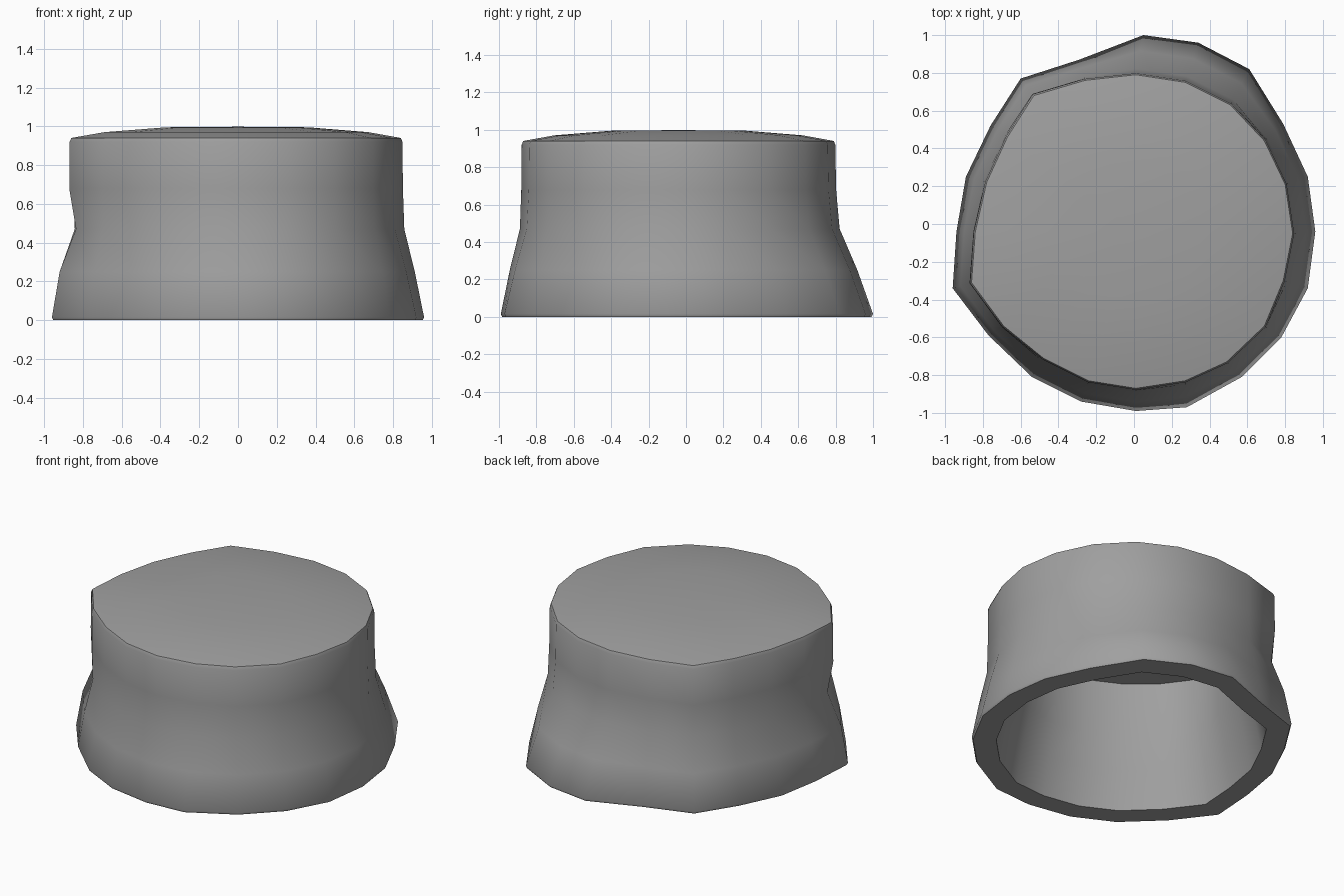
import bpy
import bmesh
import math
from mathutils import Vector

default_cube = bpy.data.objects.get("Cube")
if default_cube:
    bpy.data.objects.remove(default_cube, do_unlink=True)

# Hand-worn outlines in hundredths, clockwise from the back
FOOT = [(5, 100), (34, 96), (61, 82), (79, 53), (92, 25), (96, -4), (92, -34),
        (78, -60), (57, -81), (28, -97), (1, -99), (-28, -94), (-54, -81),
        (-77, -59), (-96, -34), (-94, -4), (-89, 25), (-76, 52), (-60, 77), (-29, 87)]
CROWN = [(1, 79), (27, 75), (51, 63), (69, 44), (80, 21), (84, -5), (79, -30),
         (69, -54), (49, -73), (27, -83), (1, -87), (-24, -83), (-48, -71),
         (-69, -54), (-86, -31), (-84, -4), (-78, 22), (-67, 46), (-53, 68), (-26, 76)]
CENTRE = Vector((0, -0.04))
COUNT = len(FOOT)


def outline(blend, scale, dents):
    """Outline between foot and crown, scaled about the centre, with local dents."""
    points = []
    for i, (low, high) in enumerate(zip(FOOT, CROWN)):
        point = Vector(low).lerp(Vector(high), blend) / 100
        points.append(CENTRE + (point - CENTRE) * scale * dents.get(i, 1))
    return points


def add_ring(bm, z, blend, scale, dents={}):
    return [bm.verts.new((p.x, p.y, z)) for p in outline(blend, scale, dents)]


def bridge(bm, first, second):
    for i in range(COUNT):
        j = (i + 1) % COUNT
        bm.faces.new((first[i], first[j], second[j], second[i]))


def close_with_fan(bm, ring, z):
    tip = bm.verts.new((CENTRE.x, CENTRE.y, z))
    for i in range(COUNT):
        bm.faces.new((ring[i], ring[(i + 1) % COUNT], tip))


grey = bpy.data.materials.new("plain grey")
grey.use_nodes = True
colour = (0.35, 0.35, 0.35, 1)
grey.diffuse_color = colour
grey.node_tree.nodes["Principled BSDF"].inputs["Base Color"].default_value = colour

bm = bmesh.new()

# Outer wall and shallow domed top
waist_dent = {13: 0.99, 14: 0.955, 15: 0.985, 18: 0.97}
outer = [
    add_ring(bm, 0, 0, 0.992),
    add_ring(bm, 0.015, 0, 1),
    add_ring(bm, 0.25, 0.4, 1),
    add_ring(bm, 0.47, 0.85, 1, waist_dent),
    add_ring(bm, 0.68, 0.98, 1.01),
    add_ring(bm, 0.92, 1, 1.01),
    add_ring(bm, 0.94, 1, 1),
    add_ring(bm, 0.97, 1, 0.8),
    add_ring(bm, 0.995, 1, 0.43),
]
for lower, upper in zip(outer, outer[1:]):
    bridge(bm, lower, upper)
close_with_fan(bm, outer[-1], 0.998)

# Flat rim and hollow inside
inner = [
    add_ring(bm, 0, 0, 0.845),
    add_ring(bm, 0.25, 0.4, 0.835),
    add_ring(bm, 0.47, 0.85, 0.825),
    add_ring(bm, 0.82, 1, 0.82),
    add_ring(bm, 0.85, 1, 0.4),
]
bridge(bm, outer[0], inner[0])
for lower, upper in zip(inner, inner[1:]):
    bridge(bm, lower, upper)
close_with_fan(bm, inner[-1], 0.85)

bmesh.ops.recalc_face_normals(bm, faces=bm.faces)
mesh = bpy.data.meshes.new("hollow_cap")
bm.to_mesh(mesh)
bm.free()
mesh.materials.append(grey)

cap = bpy.data.objects.new("hollow_cap", mesh)
bpy.context.collection.objects.link(cap)
bpy.ops.object.select_all(action='DESELECT')
cap.select_set(True)
bpy.context.view_layer.objects.active = cap
bpy.ops.object.shade_smooth_by_angle(angle=math.radians(50))
